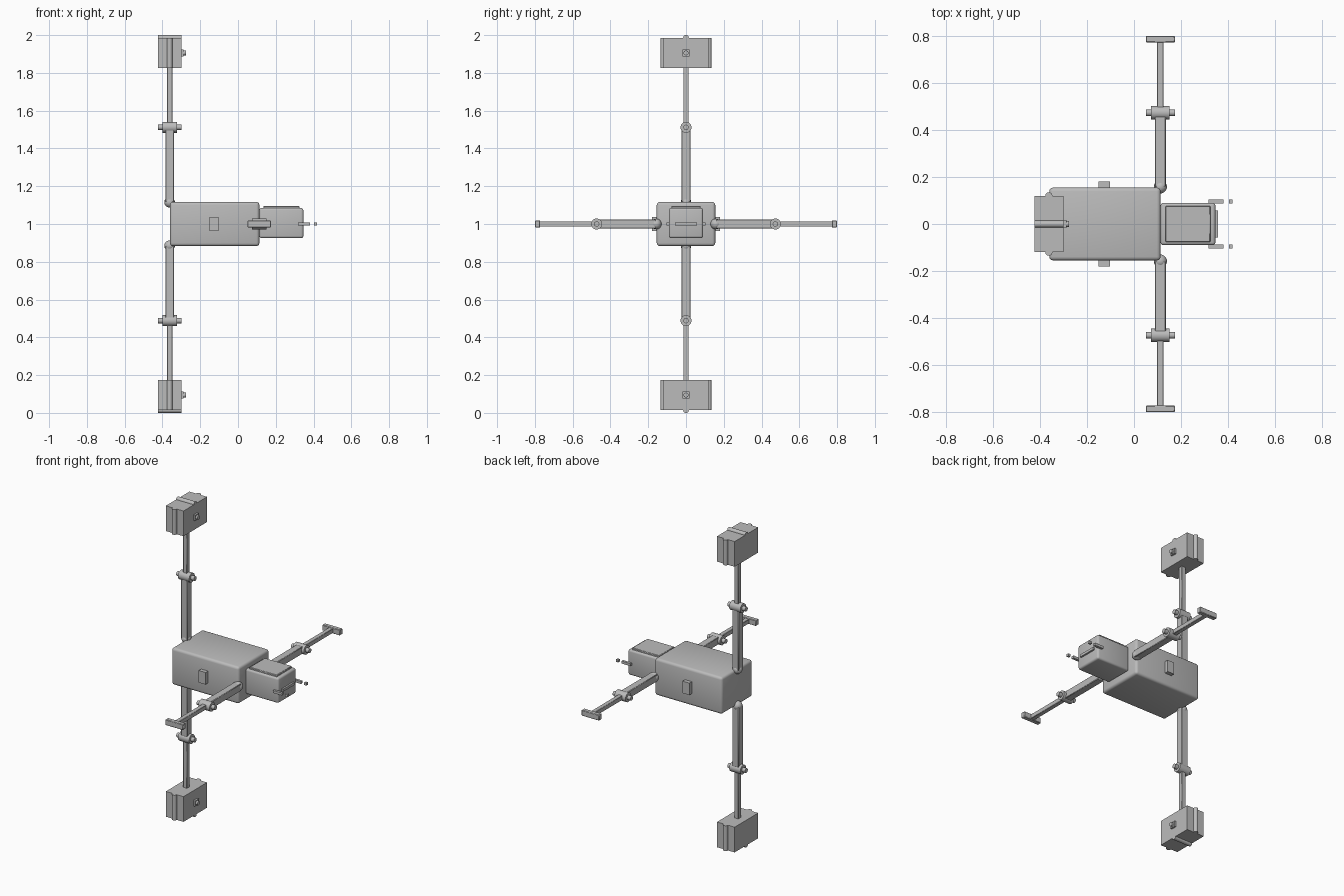
import bpy
from math import pi
from mathutils import Vector

cube = bpy.data.objects.get("Cube")
if cube:
    bpy.data.objects.remove(cube, do_unlink=True)

grey = bpy.data.materials.new("plain grey")
grey.use_nodes = True
grey.diffuse_color = (0.5, 0.5, 0.5, 1)
grey.node_tree.nodes["Principled BSDF"].inputs["Base Color"].default_value = (0.5, 0.5, 0.5, 1)

MID = 1.0  # height of the body's axis


def finish(name, smooth=True):
    ob = bpy.context.object
    ob.name = name
    ob.data.materials.append(grey)
    if smooth:
        bpy.ops.object.shade_smooth_by_angle(angle=pi / 5)
    return ob


def box(name, low, high, bevel=0.0, segments=3):
    """Box between two corners, heights measured from the body's axis."""
    low, high = Vector(low), Vector(high)
    bpy.ops.mesh.primitive_cube_add(size=1, location=(low + high) / 2 + Vector((0, 0, MID)))
    ob = bpy.context.object
    ob.scale = high - low
    bpy.ops.object.transform_apply(location=False, rotation=False, scale=True)
    if bevel:
        mod = ob.modifiers.new("Rounded edges", 'BEVEL')
        mod.width, mod.segments = bevel, segments
        bpy.ops.object.modifier_apply(modifier=mod.name)
    return finish(name, bevel > 0)


def rod(name, centre, radius, length, axis='X'):
    turn = {'X': (0, pi / 2, 0), 'Y': (pi / 2, 0, 0), 'Z': (0, 0, 0)}[axis]
    bpy.ops.mesh.primitive_cylinder_add(vertices=32, radius=radius, depth=length, rotation=turn,
                                        location=Vector(centre) + Vector((0, 0, MID)))
    return finish(name)


def ball(name, centre, radius):
    bpy.ops.mesh.primitive_uv_sphere_add(segments=32, ring_count=16, radius=radius,
                                         location=Vector(centre) + Vector((0, 0, MID)))
    return finish(name)


def beam(name, x, axis, side, start, end, width, bevel=0.003):
    """Square beam running outwards along y or z from the body."""
    a, b = sorted((side * start, side * end))
    h = width / 2
    if axis == 'Y':
        return box(name, (x - h, a, -h), (x + h, b, h), bevel, 1)
    return box(name, (x - h, -h, a), (x + h, h, b), bevel, 1)


def limb(name, x, axis, side, root, joint, end):
    """Ball joint, upper beam, hinge and lower beam."""
    def at(d):
        return (x, side * d, 0) if axis == 'Y' else (x, 0, side * d)
    ball(name + "_ball_joint", at(root), 0.028)
    beam(name + "_upper", x, axis, side, root, joint, 0.046)
    rod(name + "_hinge_collar", at(joint), 0.029, 0.078)
    rod(name + "_hinge_pin", at(joint), 0.014, 0.124)
    beam(name + "_lower", x, axis, side, joint, end, 0.028, 0.002)


# Body and head
box("body", (-0.36, -0.155, -0.117), (0.113, 0.155, 0.117), 0.016)
box("head", (0.113, -0.09, -0.075), (0.346, 0.09, 0.085), 0.012)
box("head_top_plate", (0.134, -0.077, 0.08), (0.325, 0.077, 0.096), 0.003, 1)
box("head_front_bar", (0.34, -0.058, -0.008), (0.357, 0.058, 0.008))

for side, label in ((-1, "right"), (1, "left")):
    # Side panel on the body
    ys = sorted((side * 0.15, side * 0.18))
    box(label + "_body_panel", (-0.15, ys[0], -0.038), (-0.102, ys[1], 0.038))
    # Feeler beside the head with its loose tip
    ys = sorted((side * 0.088, side * 0.104))
    box(label + "_feeler", (0.317, ys[0], -0.008), (0.38, ys[1], 0.008))
    box(label + "_feeler_tip", (0.403, ys[0], -0.008), (0.419, ys[1], 0.008))
    # Arm and crossbar hand
    limb(label + "_arm", 0.112, 'Y', side, 0.158, 0.473, 0.785)
    ys = sorted((side * 0.772, side * 0.8))
    box(label + "_hand", (0.05, ys[0], -0.018), (0.174, ys[1], 0.018), 0.003, 1)

LEG_X = -0.362
for side, label in ((1, "upper"), (-1, "lower")):
    limb(label + "_leg", LEG_X, 'Z', side, 0.115, 0.512, 0.84)
    # Block foot with rounded ribs let into three sides
    zs = sorted((side * 0.826, side * 0.986))
    box(label + "_foot", (-0.424, -0.118, zs[0]), (-0.3, 0.118, zs[1]))
    rod(label + "_foot_end_rib", (LEG_X, 0, side * 0.985), 0.015, 0.124)
    for y in (-0.12, 0.12):
        rod(label + "_foot_side_rib", (LEG_X, y, side * 0.906), 0.015, 0.16, 'Z')
    # Button on a square mount
    z = side * 0.906
    box(label + "_foot_button_mount", (-0.302, -0.018, z - 0.018), (-0.288, 0.018, z + 0.018))
    rod(label + "_foot_button", (-0.285, 0, z), 0.013, 0.018)
